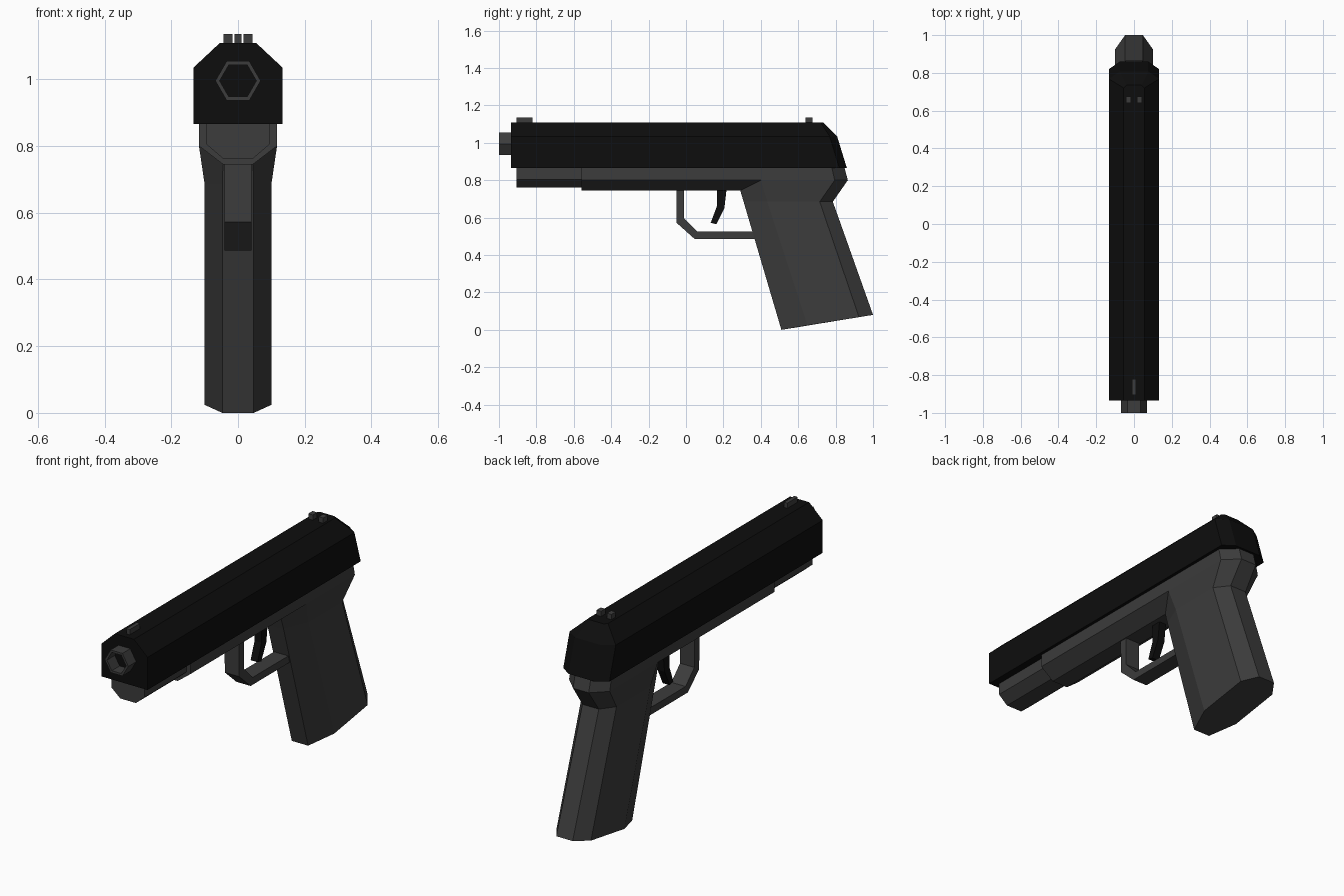
import bpy, bmesh, math

if "Cube" in bpy.data.objects:
    bpy.data.objects.remove(bpy.data.objects["Cube"])


def material(name, v):
    m = bpy.data.materials.new(name)
    m.diffuse_color = (v, v, v, 1)
    m.use_nodes = True
    m.node_tree.nodes["Principled BSDF"].inputs["Base Color"].default_value = m.diffuse_color
    return m


GREY = material("dark_grey", 0.045)
BLACK = material("black", 0.004)


def loft(name, rings, mat, closed=False):
    """Skin equal-length point rings; cap the ends, or close the loop."""
    bm = bmesh.new()
    vs = [[bm.verts.new(p) for p in r] for r in rings]
    n = len(vs[0])
    pairs = list(zip(vs, vs[1:])) + ([(vs[-1], vs[0])] if closed else [])
    for a, b in pairs:
        for i in range(n):
            j = (i + 1) % n
            bm.faces.new((a[i], a[j], b[j], b[i]))
    if not closed:
        bm.faces.new(vs[0])
        bm.faces.new(vs[-1])
    bmesh.ops.recalc_face_normals(bm, faces=bm.faces)
    me = bpy.data.meshes.new(name)
    bm.to_mesh(me)
    bm.free()
    me.materials.append(mat)
    ob = bpy.data.objects.new(name, me)
    bpy.context.collection.objects.link(ob)
    return ob


def mirrored(half):
    """Complete a ring from its +x half."""
    return half + [(-x, y, z) for x, y, z in reversed(half)]


def side_plate(name, profile, hw, mat, x=0):
    """Extrude a (y, z) side profile across x."""
    return loft(name, [[(x + s, y, z) for y, z in profile] for s in (-hw, hw)], mat)


def rail(name, y0, y1, half):
    """Extrude a mirrored (x, z) section along y."""
    return loft(name, [mirrored([(x, y, z) for x, z in half]) for y in (y0, y1)], GREY)


def box(y0, y1, z0, z1):
    return [(y0, z0), (y1, z0), (y1, z1), (y0, z1)]


# Slide: stacked outlines, with bevelled top and rear corners
slide_levels = [  # z, side x, side end y, back x, back y
    (0.865, 0.133, 0.82, 0.075, 0.86),
    (1.035, 0.133, 0.768, 0.075, 0.808),
    (1.108, 0.055, 0.72, 0.04, 0.735)]
loft("slide", [mirrored([(w, -0.935, z), (w, ys, z), (b, yb, z)])
               for z, w, ys, b, yb in slide_levels], BLACK)


# Hollow hexagonal barrel
def hexagon(r, y):
    return [(r * math.cos(i * math.pi / 3), y, 0.995 + r * math.sin(i * math.pi / 3))
            for i in range(6)]


loft("barrel", [hexagon(0.068, -0.93), hexagon(0.068, -1.0),
                hexagon(0.055, -1.0), hexagon(0.055, -0.93)], GREY, closed=True)

# Sights
side_plate("front_sight", box(-0.905, -0.82, 1.09, 1.135), 0.01, GREY)
for side, x in (("left", -0.03), ("right", 0.03)):
    side_plate("rear_sight_" + side, box(0.64, 0.675, 1.09, 1.135), 0.013, GREY, x)

# Frame under the slide
rail("frame_front", -0.905, -0.55, [(0.095, 0.866), (0.095, 0.805), (0.045, 0.762)])
rail("frame_rear", -0.56, 0.4, [(0.117, 0.866), (0.117, 0.8), (0.045, 0.745)])

# Grip: octagonal rings from the base through the neck to the tang
grip_levels = [  # flat x, side x, then (y, z) front, front side, rear side, rear
    (0.047, 0.10, (0.51, 0.0), (0.65, 0.024), (0.925, 0.068), (1.0, 0.08)),
    (0.047, 0.10, (0.308, 0.685), (0.435, 0.685), (0.715, 0.685), (0.785, 0.685)),
    (0.045, 0.117, (0.29, 0.745), (0.4, 0.8), (0.795, 0.8), (0.865, 0.8)),
    (0.045, 0.117, (0.29, 0.866), (0.4, 0.866), (0.78, 0.866), (0.848, 0.866))]
loft("grip", [mirrored([(f, *a), (w, *b), (w, *c), (f, *d)])
              for f, w, a, b, c, d in grip_levels], GREY)

# Trigger guard and trigger
side_plate("trigger_guard", [(-0.052, 0.76), (-0.05, 0.572), (0.045, 0.487), (0.40, 0.487),
                             (0.40, 0.525), (0.062, 0.525), (-0.01, 0.597), (-0.01, 0.76)],
           0.041, GREY)
side_plate("trigger", [(0.165, 0.76), (0.218, 0.76), (0.205, 0.65), (0.163, 0.565),
                       (0.132, 0.572), (0.165, 0.66)], 0.02, BLACK)
